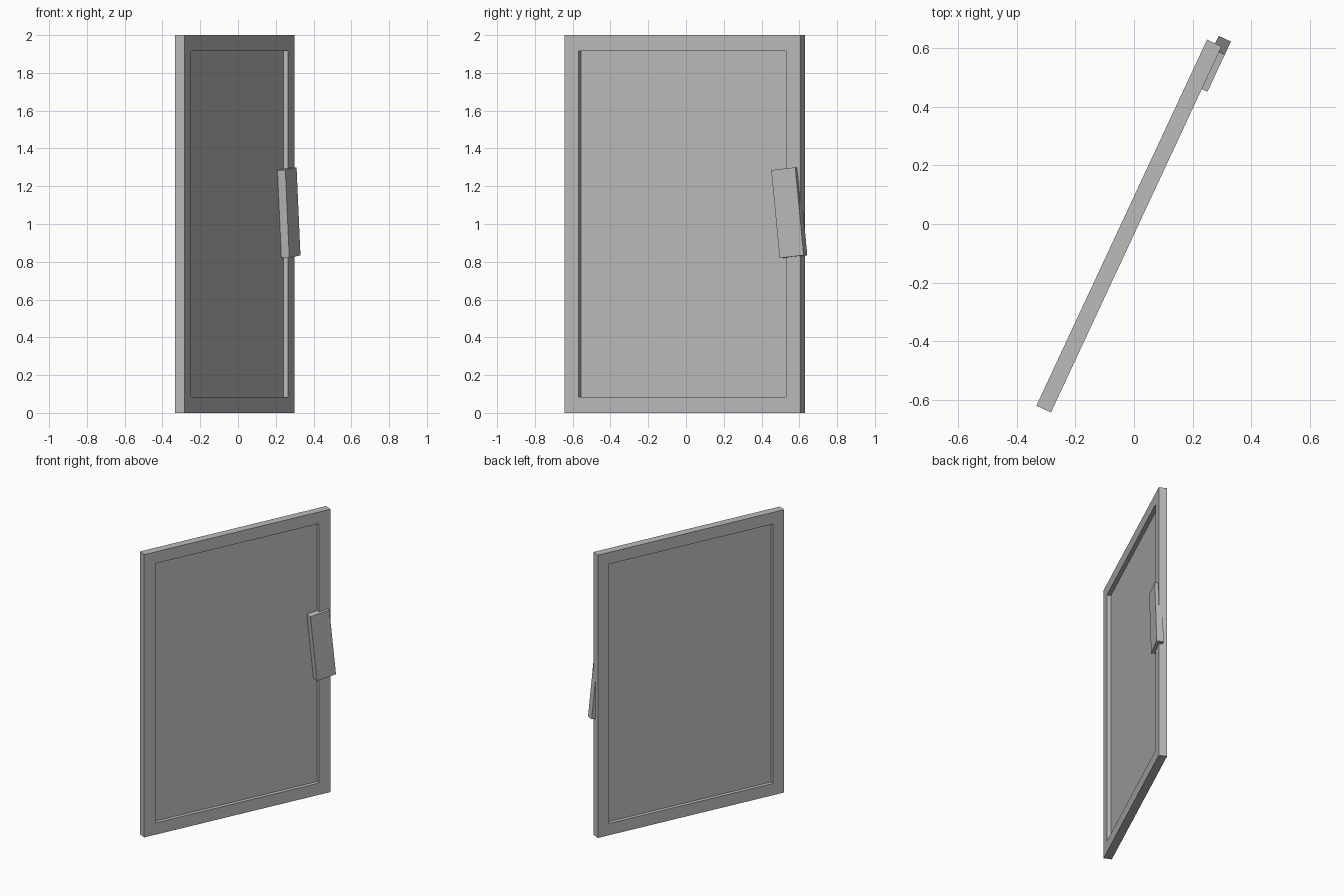
import bpy
import bmesh
from math import radians
from mathutils import Matrix, Vector

cube = bpy.data.objects.get("Cube")
if cube:
    bpy.data.objects.remove(cube, do_unlink=True)

WIDTH, HEIGHT, THICK = 1.378, 2.0, 0.055
BORDER, RECESS = 0.083, 0.0265

# One plain grey for everything
grey = bpy.data.materials.new("plain_grey")
grey.use_nodes = True
colour = (0.5, 0.5, 0.5, 1)
grey.diffuse_color = colour
grey.node_tree.nodes["Principled BSDF"].inputs["Base Color"].default_value = colour

# Local axes: x along the door, -y out of the front face, z up
swing = Matrix.Translation((-0.017, -0.007, 0)) @ Matrix.Rotation(radians(65), 4, "Z")


def box(bm, size):
    bmesh.ops.create_cube(bm, size=1)
    bmesh.ops.scale(bm, vec=Vector(size), verts=bm.verts)


def add_part(name, bm, placement):
    mesh = bpy.data.meshes.new(name)
    bm.to_mesh(mesh)
    bm.free()
    mesh.materials.append(grey)
    obj = bpy.data.objects.new(name, mesh)
    obj.matrix_world = swing @ placement
    bpy.context.collection.objects.link(obj)
    return obj


# Door leaf: a slab with a sunken panel on both sides
bm = bmesh.new()
box(bm, (WIDTH, THICK, HEIGHT))
bm.normal_update()
for face in [f for f in bm.faces if abs(f.normal.y) > 0.9]:
    inward = -face.normal * RECESS
    bmesh.ops.inset_region(bm, faces=[face], thickness=BORDER, use_even_offset=True)
    # A second inset of zero width gives the walls of the recess
    bmesh.ops.inset_region(bm, faces=[face], thickness=0)
    bmesh.ops.translate(bm, vec=inward, verts=face.verts)
add_part("door_leaf", bm, Matrix.Translation((0, 0, HEIGHT / 2)))

# Handle plate: a tilted block half sunk into the front face
bm = bmesh.new()
box(bm, (0.141, 0.046, 0.468))
add_part("handle_plate", bm,
         Matrix.Translation((0.623, -0.026, 1.06)) @ Matrix.Rotation(radians(-6), 4, "Y"))
